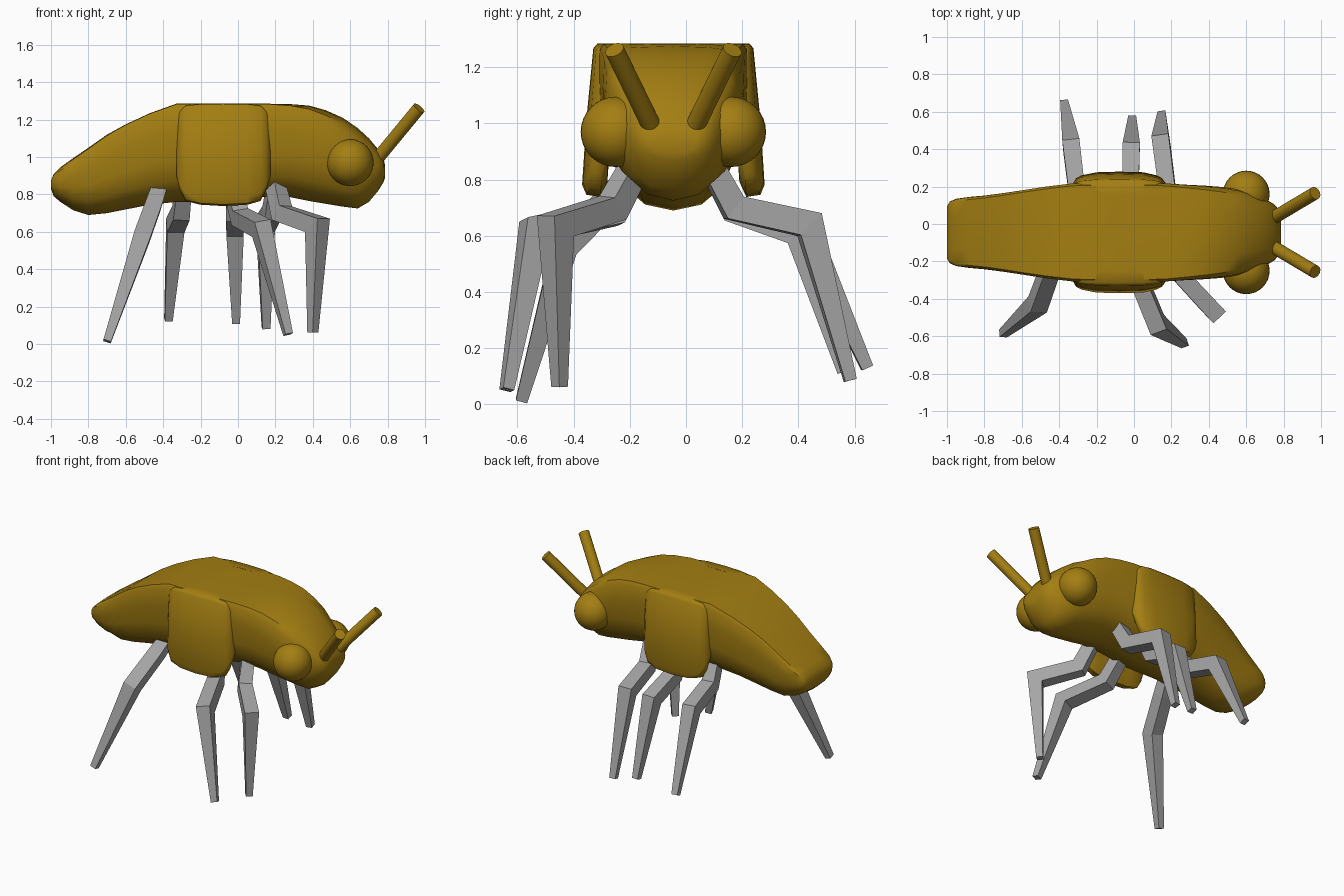
import bpy, bmesh, math
from mathutils import Vector

if "Cube" in bpy.data.objects:
    bpy.data.objects.remove(bpy.data.objects["Cube"])

CY = -0.045  # symmetry plane of the body


def material(name, color):
    m = bpy.data.materials.new(name)
    m.diffuse_color = (*color, 1)
    m.use_nodes = True
    m.node_tree.nodes["Principled BSDF"].inputs["Base Color"].default_value = m.diffuse_color
    return m


BROWN = material("golden brown", (0.37, 0.21, 0.006))
GREY = material("leg grey", (0.38, 0.38, 0.38))


def loft(name, rings, mat, smooth=None):
    """Skin a row of equal closed rings and cap both ends."""
    bm = bmesh.new()
    rows = [[bm.verts.new(p) for p in r] for r in rings]
    n = len(rows[0])
    for a, b in zip(rows, rows[1:]):
        for i in range(n):
            j = (i + 1) % n
            bm.faces.new((a[i], a[j], b[j], b[i]))
    bm.faces.new(rows[0])
    bm.faces.new(rows[-1])
    bmesh.ops.recalc_face_normals(bm, faces=bm.faces)
    me = bpy.data.meshes.new(name)
    bm.to_mesh(me)
    bm.free()
    ob = bpy.data.objects.new(name, me)
    bpy.context.collection.objects.link(ob)
    me.materials.append(mat)
    if smooth:
        finish(ob, smooth)
    return ob


def finish(ob, angle):
    bpy.ops.object.select_all(action='DESELECT')
    ob.select_set(True)
    bpy.context.view_layer.objects.active = ob
    bpy.ops.object.shade_smooth_by_angle(angle=math.radians(angle))


# Body: half cross-sections (side, height), blended from boxy to round
BOXY = [(0, 1), (.5, 1), (.95, .995), (1, .95), (1, .72), (.98, .45), (.86, .22), (.52, .06), (0, 0)]
ROUND = [(0, 1), (.48, .97), (.8, .87), (.94, .74), (1, .58), (.94, .38), (.74, .18), (.42, .05), (0, 0)]
# x, top, bottom, half width, roundness
STATIONS = [
    (-1.0, .875, .83, .14, .3), (-.985, .91, .79, .165, .3), (-.95, .945, .76, .18, .2),
    (-.88, .995, .715, .19, .15), (-.8, 1.05, .69, .197, .1), (-.7, 1.12, .70, .21, .05),
    (-.6, 1.175, .72, .225, 0), (-.47, 1.235, .745, .245, 0), (-.33, 1.285, .76, .262, 0),
    (-.1, 1.285, .76, .27, 0), (.17, 1.285, .79, .262, 0), (.28, 1.283, .785, .255, .1),
    (.38, 1.275, .765, .25, .25), (.47, 1.25, .75, .243, .4), (.56, 1.21, .735, .23, .55),
    (.64, 1.155, .725, .205, .7), (.7, 1.1, .76, .18, .8), (.75, 1.04, .82, .15, .8),
    (.78, .985, .87, .115, .8), (.787, .95, .895, .08, .8)]
rings = []
for x, top, bot, hw, r in STATIONS:
    half = [((1 - r) * a[0] + r * b[0], (1 - r) * a[1] + r * b[1]) for a, b in zip(BOXY, ROUND)]
    pts = half + [(-u, v) for u, v in half[-2:0:-1]]
    rings.append([(x, CY + u * hw, bot + v * (top - bot)) for u, v in pts])
loft("body", rings, BROWN, 38)

# Side flaps: x, outward bulge, top, bottom
FLAP = [(-.33, .0, 1.2, .9), (-.31, .5, 1.25, .82), (-.28, .72, 1.275, .765), (-.2, .95, 1.283, .745),
        (-.08, 1, 1.285, .738), (.05, .95, 1.283, .745), (.12, .72, 1.275, .765),
        (.15, .5, 1.25, .82), (.175, .0, 1.2, .9)]
for side, label in ((1, "left"), (-1, "right")):
    rings = []
    for x, f, top, bot in FLAP:
        h = top - bot
        sec = [(.2, top), (.25 + .02 * f, top), (.25 + .035 * f, top - .03 * h),
               (.255 + .055 * f, bot + .5 * h), (.255 + .07 * f, bot + .08 * h),
               (.255 + .055 * f, bot + .015 * h), (.25 + .01 * f, bot), (.235, bot + .1 * h)]
        rings.append([(x, CY + side * y, z) for y, z in sec])
    loft(label + "_side_flap", rings, BROWN, 50)

    # Eyes
    bpy.ops.mesh.primitive_uv_sphere_add(segments=32, ring_count=16, radius=.125,
                                         location=(.6, CY + side * .205, .97))
    eye = bpy.context.object
    eye.name = label + "_eye"
    eye.data.materials.append(BROWN)
    finish(eye, 40)

    # Antennae
    a = Vector((.715, CY + side * .06, .955))
    b = Vector((.968, CY + side * .21, 1.262))
    bpy.ops.mesh.primitive_cylinder_add(vertices=24, radius=.035, depth=(b - a).length,
                                        location=(a + b) / 2)
    ant = bpy.context.object
    ant.name = label + "_antenna"
    ant.rotation_euler = (b - a).to_track_quat('Z', 'Y').to_euler()
    ant.data.materials.append(BROWN)
    finish(ant, 40)


def leg(name, pts):
    """Square tapered tube with mitred joints along hip, elbow, knee, foot."""
    pts = [Vector(p) for p in pts]
    axis = (pts[2] - pts[1]).cross(pts[3] - pts[2]).normalized()  # bend axis
    rings = []
    for i, (p, w) in enumerate(zip(pts, (.04, .044, .046, .021))):
        d0 = (pts[i] - pts[i - 1]).normalized() if i else (pts[1] - pts[0]).normalized()
        d1 = (pts[i + 1] - p).normalized() if i < 3 else d0
        t = (d0 + d1).normalized()
        s = (axis - t * axis.dot(t)).normalized()
        u = t.cross(s)
        k = w / max(.6, t.dot(d1))  # widen at the mitre
        rings.append([p + s * w + u * k, p - s * w + u * k, p - s * w - u * k, p + s * w - u * k])
    loft(name, rings, GREY)


# Legs: hip, elbow, knee, foot
leg("right_rear_leg", [(-.42, -.17, .84), (-.45, -.25, .75), (-.515, -.43, .57), (-.70, -.585, .015)])
leg("right_middle_leg", [(-.03, -.18, .83), (.01, -.26, .68), (.125, -.54, .62), (.268, -.638, .052)])
leg("right_front_leg", [(.20, -.18, .85), (.235, -.26, .70), (.425, -.465, .635), (.40, -.45, .062)])
leg("left_rear_leg", [(-.29, .09, .84), (-.305, .17, .70), (-.335, .42, .635), (-.372, .645, .13)])
leg("left_middle_leg", [(-.02, .09, .84), (-.02, .17, .69), (-.015, .40, .61), (-.01, .56, .115)])
leg("left_front_leg", [(.20, .09, .85), (.18, .17, .70), (.145, .44, .64), (.15, .585, .085)])
